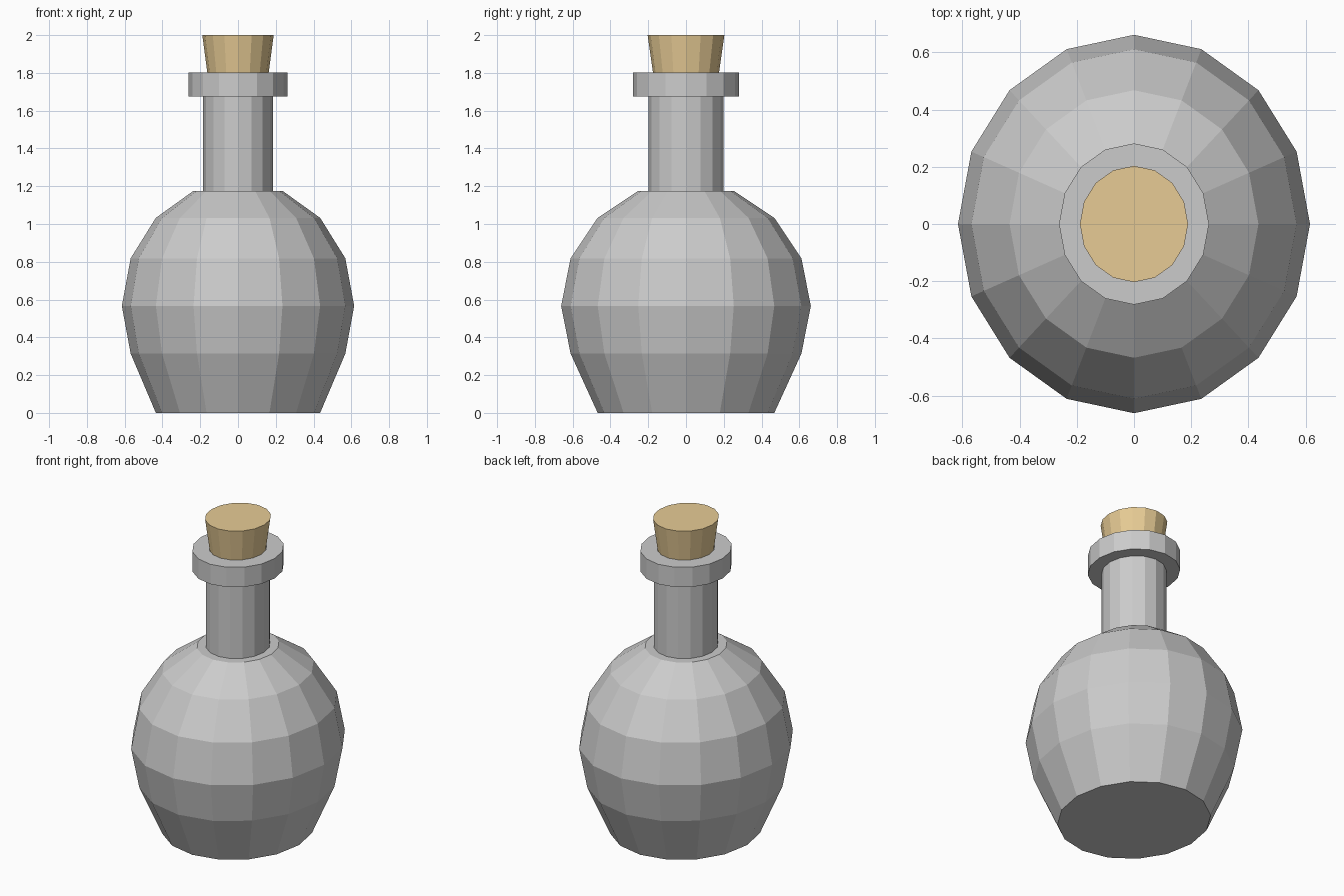
import bpy, bmesh
from math import sin, cos, pi, radians

if "Cube" in bpy.data.objects:
    bpy.data.objects.remove(bpy.data.objects["Cube"])

SIDES = 16
DEPTH = 1.075  # the round sections are slightly deeper in y


def lathe(name, profile, closed=False):
    """Spin (radius, z) points about z; cap the ends or join them in a loop."""
    bm = bmesh.new()
    rings = [[bm.verts.new((r * cos(2 * pi * i / SIDES),
                            DEPTH * r * sin(2 * pi * i / SIDES), z))
              for i in range(SIDES)] for r, z in profile]
    pairs = list(zip(rings, rings[1:]))
    if closed:
        pairs.append((rings[-1], rings[0]))
    else:
        bm.faces.new(rings[0])
        bm.faces.new(rings[-1])
    for a, b in pairs:
        for i in range(SIDES):
            j = (i + 1) % SIDES
            bm.faces.new((a[i], a[j], b[j], b[i]))
    bmesh.ops.recalc_face_normals(bm, faces=bm.faces)
    mesh = bpy.data.meshes.new(name)
    bm.to_mesh(mesh)
    bm.free()
    obj = bpy.data.objects.new(name, mesh)
    bpy.context.collection.objects.link(obj)
    return obj


# Round body: sphere rings with a flat shoulder and a flattened base
R, H, MID = 0.615, 0.66, 0.566
body = [(R * cos(radians(a)), MID + H * sin(radians(a)))
        for a in (-22.5, 0, 22.5, 45, 67.5)]
lathe("bottle_body", [(R * cos(radians(45)), 0)] + body)

# Neck tube and the collar around its mouth
lathe("bottle_neck", [(0.184, 1.15), (0.184, 1.72), (0.165, 1.72), (0.165, 1.15)], closed=True)
lathe("bottle_lip", [(0.165, 1.674), (0.262, 1.674), (0.262, 1.802), (0.165, 1.802)], closed=True)

# Tapered cork stopper pushed into the mouth
cork = lathe("cork", [(0.149, 1.7), (0.189, 2.0)])
mat = bpy.data.materials.new("cork_brown")
mat.diffuse_color = (0.8, 0.6, 0.3, 1)
mat.use_nodes = True
mat.node_tree.nodes["Principled BSDF"].inputs["Base Color"].default_value = mat.diffuse_color
cork.data.materials.append(mat)
